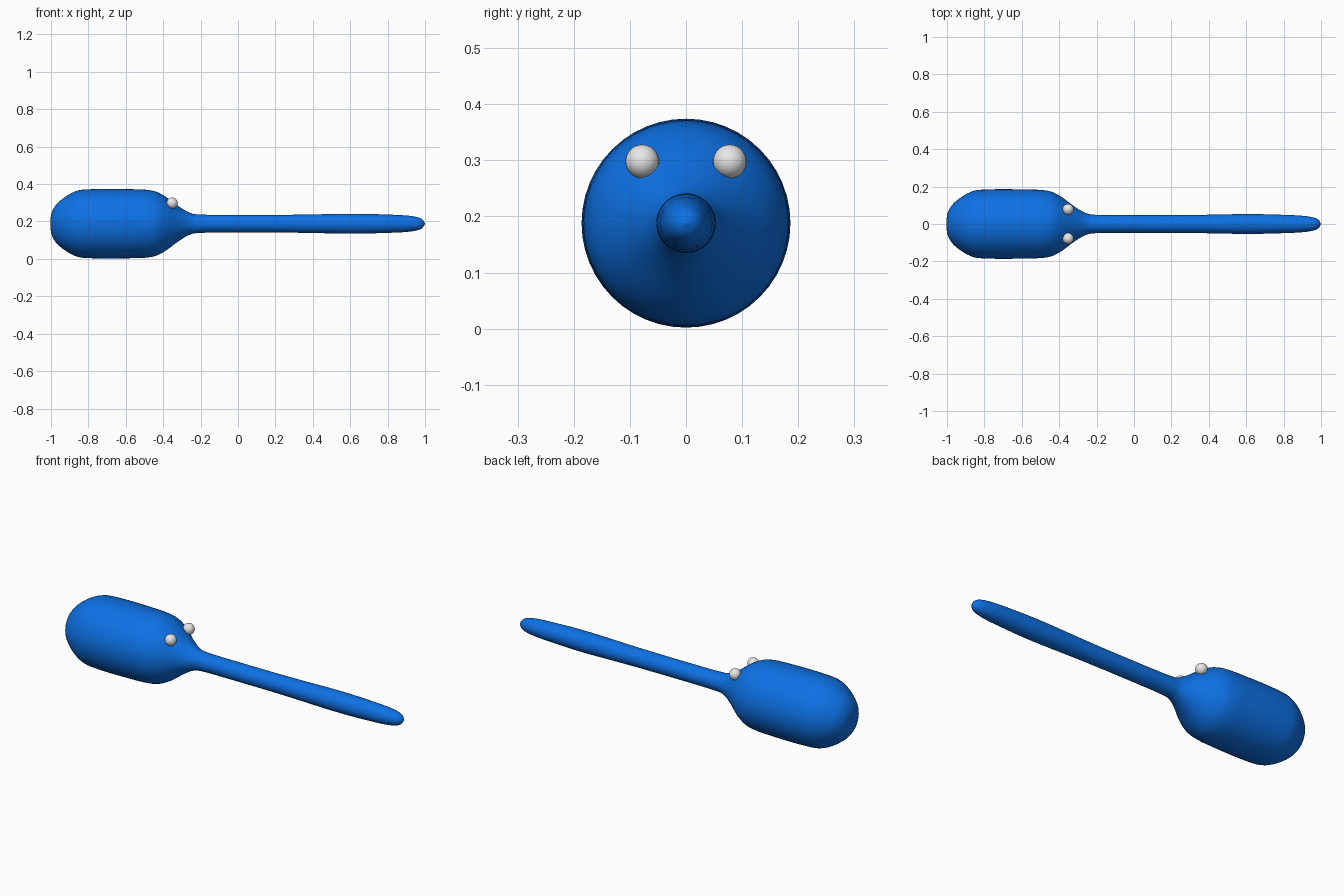
import bpy, bmesh, math
from mathutils import Vector

if "Cube" in bpy.data.objects:
    bpy.data.objects.remove(bpy.data.objects["Cube"], do_unlink=True)

AXIS_Z = 0.188


def material(name, color):
    mat = bpy.data.materials.new(name)
    mat.use_nodes = True
    mat.diffuse_color = color
    bsdf = next(n for n in mat.node_tree.nodes if n.type == "BSDF_PRINCIPLED")
    bsdf.inputs["Base Color"].default_value = color
    return mat


def smooth_path(points, steps=5):
    """Catmull-Rom curve through the points."""
    p = [Vector(q) for q in points]
    p = [p[0]] + p + [p[-1]]
    out = []
    for a, b, c, d in zip(p, p[1:], p[2:], p[3:]):
        for i in range(steps):
            t = i / steps
            out.append(0.5 * (2 * b + (c - a) * t + (2 * a - 5 * b + 4 * c - d) * t ** 2
                              + (3 * b - a - 3 * c + d) * t ** 3))
    return out + [p[-1]]


def finish(obj, mat):
    obj.data.materials.append(mat)
    for poly in obj.data.polygons:
        poly.use_smooth = True


def lathe(name, profile, mat, sides=48):
    """Turn an (x, radius) profile around the long axis."""
    bm = bmesh.new()
    verts = [bm.verts.new((q.x, 0, max(q.y, 0))) for q in smooth_path(profile)]
    edges = [bm.edges.new(pair) for pair in zip(verts, verts[1:])]
    bmesh.ops.spin(bm, geom=verts + edges, cent=(0, 0, 0), axis=(1, 0, 0),
                   angle=math.tau, steps=sides)
    bmesh.ops.remove_doubles(bm, verts=bm.verts[:], dist=0.0005)
    bmesh.ops.recalc_face_normals(bm, faces=bm.faces[:])
    mesh = bpy.data.meshes.new(name)
    bm.to_mesh(mesh)
    bm.free()
    obj = bpy.data.objects.new(name, mesh)
    obj.location.z = AXIS_Z
    bpy.context.collection.objects.link(obj)
    finish(obj, mat)


blue = material("blue", (0.004, 0.165, 0.78, 1))
white = material("white", (0.8, 0.8, 0.8, 1))

# Rounded barrel narrowing into a long thin tail
lathe("body_and_tail", [
    (-1, 0), (-0.998, 0.055), (-0.96, 0.115), (-0.87, 0.173), (-0.77, 0.185),
    (-0.6, 0.185), (-0.47, 0.179), (-0.4, 0.153), (-0.32, 0.095), (-0.26, 0.06),
    (-0.2, 0.049), (0, 0.047), (0.3, 0.048), (0.6, 0.053), (0.8, 0.049),
    (0.92, 0.042), (0.98, 0.027), (1, 0)], blue)

# Pair of eyes on the sloping shoulder
for name, side in (("right_eye", -1), ("left_eye", 1)):
    bpy.ops.mesh.primitive_uv_sphere_add(segments=24, ring_count=16, radius=0.03,
                                         location=(-0.352, side * 0.078, 0.298))
    eye = bpy.context.object
    eye.name = name
    finish(eye, white)
